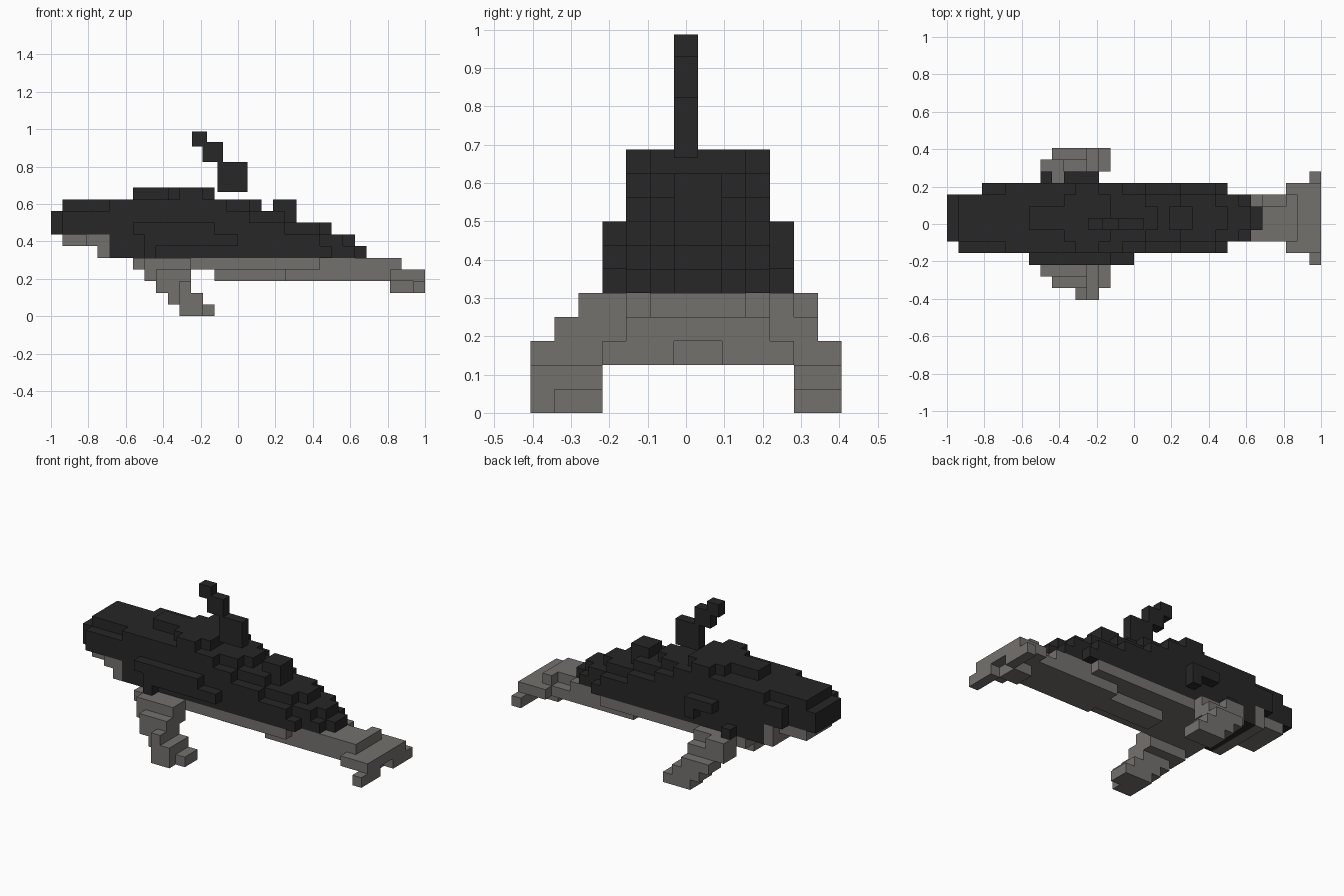
import bpy, bmesh

if "Cube" in bpy.data.objects:
    bpy.data.objects.remove(bpy.data.objects["Cube"])

U = 0.0625                      # voxel size
ORIGIN = (-1.0, -0.406, 0.0)


def material(name, rgb):
    m = bpy.data.materials.new(name)
    m.diffuse_color = (*rgb, 1.0)
    m.use_nodes = True
    m.node_tree.nodes["Principled BSDF"].inputs["Base Color"].default_value = m.diffuse_color
    return m


DARK = material("charcoal", (0.020, 0.020, 0.020))
GREY = material("warm_grey", (0.175, 0.165, 0.155))


def cells(*boxes):
    """Fill a voxel set from boxes x0, x1, y0, y1, z0, z1."""
    return {(x, y, z) for x0, x1, y0, y1, z0, z1 in boxes
            for x in range(x0, x1) for y in range(y0, y1) for z in range(z0, z1)}


# Upper body: long stepped hull, widest low down
body = cells(
    (5, 24, 4, 10, 5, 6), (24, 26, 5, 9, 5, 6), (26, 27, 6, 8, 5, 6),
    (5, 23, 4, 10, 6, 7), (23, 25, 5, 9, 6, 7), (25, 26, 6, 8, 6, 7),
    (3, 20, 4, 10, 7, 8), (20, 23, 5, 9, 7, 8), (23, 24, 6, 8, 7, 8),
    (3, 17, 4, 10, 8, 9), (17, 20, 5, 9, 8, 9), (20, 21, 6, 8, 8, 9),
    (0, 1, 5, 9, 7, 9), (1, 3, 4, 9, 7, 9),
    (1, 5, 5, 9, 9, 10), (5, 15, 4, 10, 9, 10),
    (15, 17, 5, 9, 9, 10), (17, 18, 6, 8, 9, 10),
)
# Raised back and small rear hump
back_hump = cells((7, 10, 6, 8, 10, 11), (10, 14, 5, 9, 10, 11),
                  (11, 13, 4, 10, 10, 11), (19, 21, 6, 8, 9, 10))
# Side bulges
side_bulges = cells((7, 14, 3, 4, 7, 8), (8, 16, 3, 4, 6, 7), (8, 9, 3, 4, 5, 6),
                    (10, 13, 10, 11, 7, 8), (12, 13, 10, 11, 6, 7),
                    (8, 9, 10, 11, 5, 6))
# Chin, belly and tail stock
chin = cells((1, 5, 5, 9, 6, 7), (3, 5, 4, 9, 6, 7), (4, 5, 4, 10, 5, 7))
belly = cells((7, 23, 4, 10, 4, 5), (23, 27, 5, 9, 4, 5), (27, 30, 5, 8, 4, 5),
              (14, 20, 6, 8, 3, 4), (20, 29, 5, 9, 3, 4))
# Tail flukes: flat blade, drooping tips and a keel block under the middle
flukes = cells((29, 32, 4, 10, 3, 4), (29, 30, 5, 9, 4, 5),
               (29, 31, 6, 8, 2, 3), (31, 32, 3, 6, 2, 3), (31, 32, 8, 11, 2, 3))
# Flippers stepping down, out and back
right_flipper = cells((7, 12, 3, 4, 4, 5), (8, 12, 2, 3, 4, 5),
                      (8, 12, 2, 4, 3, 4), (9, 12, 1, 2, 3, 4),
                      (9, 12, 1, 3, 2, 3), (11, 12, 0, 1, 2, 3),
                      (10, 13, 1, 3, 1, 2), (11, 13, 0, 1, 0, 2), (11, 14, 1, 3, 0, 1))
left_flipper = cells((8, 12, 10, 11, 4, 5), (8, 10, 11, 12, 4, 5),
                     (8, 12, 10, 12, 3, 4), (9, 12, 11, 13, 2, 3),
                     (10, 13, 11, 13, 1, 2), (11, 14, 11, 13, 0, 1))

PARTS = [("body", body, DARK), ("back_hump", back_hump, DARK),
         ("side_bulges", side_bulges, DARK), ("chin", chin, GREY),
         ("belly", belly, GREY), ("tail_flukes", flukes, GREY),
         ("right_flipper", right_flipper, GREY), ("left_flipper", left_flipper, GREY)]
owner = {}
for name, voxels, _ in PARTS:
    for v in voxels:
        owner.setdefault(v, name)


def finish(name, bm, mat):
    me = bpy.data.meshes.new(name)
    bm.to_mesh(me)
    bm.free()
    me.materials.append(mat)
    bpy.context.collection.objects.link(bpy.data.objects.new(name, me))


def build_voxels(name, mat):
    """Make only the exposed voxel sides, then merge flat regions."""
    bm = bmesh.new()
    for v in [c for c, n in owner.items() if n == name]:
        for axis in range(3):
            for side in (0, 1):
                near = list(v)
                near[axis] += 2 * side - 1
                if tuple(near) in owner:
                    continue
                a, b = (axis + 1) % 3, (axis + 2) % 3
                loop = []
                for da, db in ((0, 0), (1, 0), (1, 1), (0, 1)):
                    p = list(v)
                    p[axis] += side
                    p[a] += da
                    p[b] += db
                    loop.append(bm.verts.new([o + U * q for o, q in zip(ORIGIN, p)]))
                bm.faces.new(loop if side else loop[::-1])
    bmesh.ops.remove_doubles(bm, verts=bm.verts, dist=0.001)
    bmesh.ops.dissolve_limit(bm, angle_limit=0.01, verts=bm.verts, edges=bm.edges)
    finish(name, bm, mat)


for part, _, mat in PARTS:
    build_voxels(part, mat)

# Spout: three shrinking blocks rising forward above the back
for i, (x0, x1, z0, z1) in enumerate(((-0.11, 0.05, 0.665, 0.825),
                                      (-0.19, -0.08, 0.825, 0.932),
                                      (-0.245, -0.165, 0.908, 0.988))):
    bm = bmesh.new()
    bmesh.ops.create_cube(bm, size=1)
    bmesh.ops.scale(bm, vec=(x1 - x0, 0.0625, z1 - z0), verts=bm.verts)
    bmesh.ops.translate(bm, vec=((x0 + x1) / 2, 0, (z0 + z1) / 2), verts=bm.verts)
    finish(f"spout_block_{i + 1}", bm, DARK)
